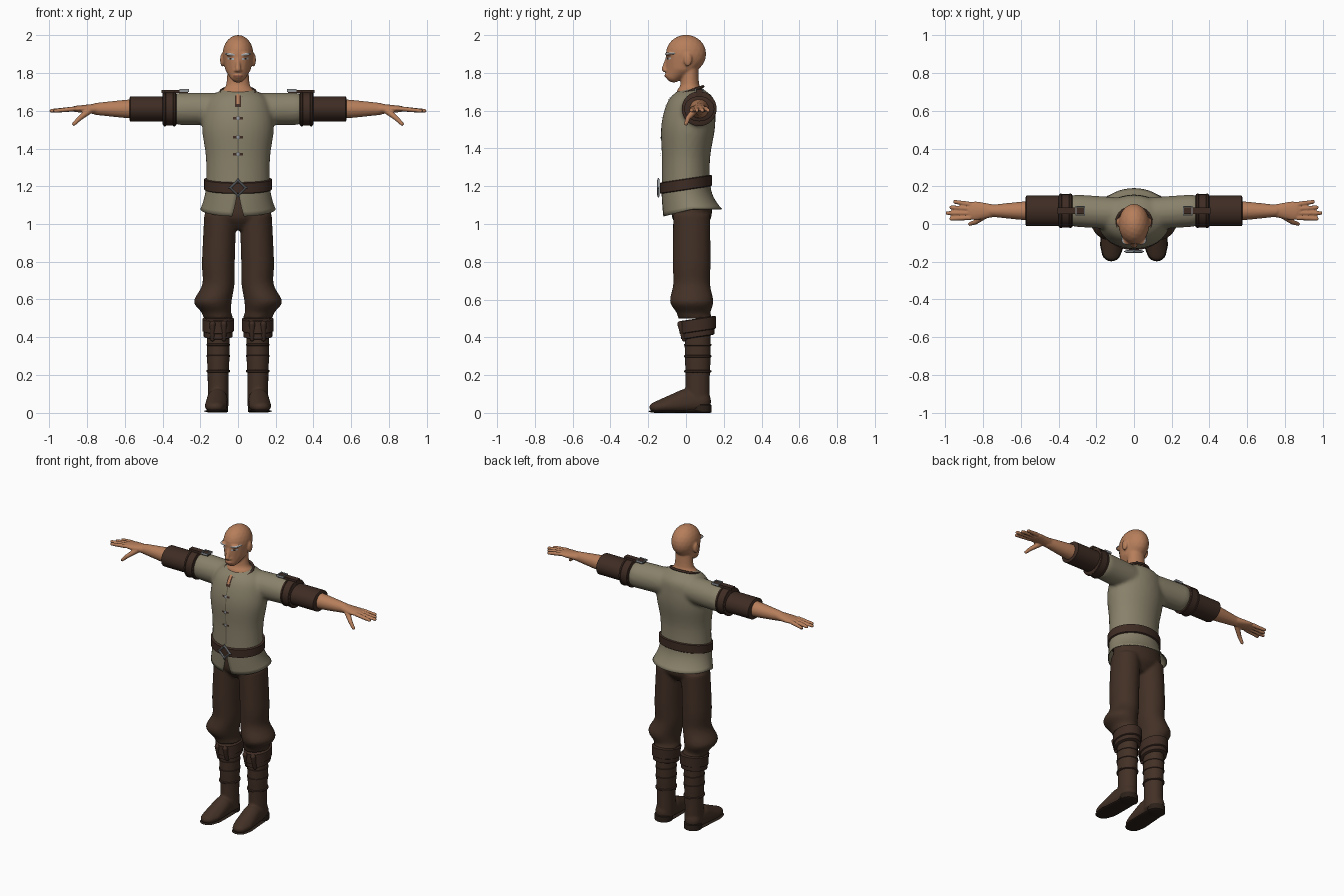
import bpy, bmesh
from math import sin, cos, pi, radians
from mathutils import Vector

cube = bpy.data.objects.get("Cube")
if cube:
    bpy.data.objects.remove(cube, do_unlink=True)


def material(name, *rgb):
    m = bpy.data.materials.new(name)
    m.use_nodes = True
    m.diffuse_color = (*rgb, 1)
    m.node_tree.nodes["Principled BSDF"].inputs["Base Color"].default_value = (*rgb, 1)
    return m


skin = material("skin", .47, .21, .105)
lip = material("lip", .27, .1, .06)
linen = material("linen", .25, .22, .145)
dark_linen = material("dark linen", .13, .11, .07)
cloth = material("brown cloth", .055, .03, .019)
leather = material("brown leather", .048, .025, .017)
dark = material("dark sole", .025, .015, .01)
silver = material("dull silver", .3, .32, .34)
pale = material("pale hair", .45, .47, .48)

ARM_Y, ARM_Z = .07, 1.61
SIDES = (-1, 1)
ORDER = {"x": lambda t, a, b: (t, a, b), "z": lambda t, a, b: (a, b, t)}

sphere = bmesh.new()
bmesh.ops.create_icosphere(sphere, subdivisions=3, radius=1)
DIRECTIONS = [v.co.copy() for v in sphere.verts]
sphere.free()


def hull(bm, *balls):
    """Skin stretched over ellipsoids, each given as (centre, radii)."""
    points = [bm.verts.new(Vector(centre) + d * Vector(radii)) for centre, radii in balls for d in DIRECTIONS]
    bmesh.ops.convex_hull(bm, input=points)
    loose = [v for v in points if v.is_valid and not v.link_faces]
    bmesh.ops.delete(bm, geom=loose, context="VERTS")


def limb(bm, start, end, r_start, r_end):
    hull(bm, (start, [r_start] * 3), (end, [r_end] * 3))


def loft(bm, profile, axis="z", at=(0, 0), ratio=1, n=32, steps=4):
    """Ellipses (position, radius, second offset, first offset) joined by a smooth curve along an axis."""
    rings = [(*p, 0, 0)[:4] for p in profile]
    last = len(rings) - 1
    rows = []
    for i in range(last):
        near = [rings[max(0, min(last, i + k))] for k in (-1, 0, 1, 2)]
        for s in range(steps):
            t = s / steps
            rows.append([b + t / 2 * (c - a + t * (2 * a - 5 * b + 4 * c - d + t * (3 * (b - c) + d - a)))
                         for a, b, c, d in zip(*near)])
    rows.append(rings[last])
    angles = [2 * pi * k / n for k in range(n)]
    loops = [[bm.verts.new(ORDER[axis](t, at[0] + first + r * cos(a), at[1] + second + r * ratio * sin(a)))
              for a in angles] for t, r, second, first in rows]
    for low, high in zip(loops, loops[1:]):
        for k in range(n):
            bm.faces.new((low[k], low[k - 1], high[k - 1], high[k]))
    bm.faces.new(loops[0])
    bm.faces.new(loops[-1])
    return [v for loop in loops for v in loop]


def band(bm, low, high, r, axis="z", at=(0, 0), ratio=1, edge=.004):
    """Short strap or cuff with a bevelled rim."""
    rim = r - 2 * edge
    profile = [(low, rim), (low + edge, r), (high - edge, r), (high, rim)]
    return loft(bm, profile, axis, at, ratio, steps=1)


def slope(verts, amount, y=0):
    for v in verts:
        v.co.z += amount * (v.co.y - y)


def box(bm, centre, size):
    for v in bmesh.ops.create_cube(bm, size=1)["verts"]:
        v.co = Vector(centre) + v.co * Vector(size)


def finish(name, bm, mat, voxel=0, relax=3, mirror=False):
    bmesh.ops.recalc_face_normals(bm, faces=bm.faces)
    mesh = bpy.data.meshes.new(name)
    bm.to_mesh(mesh)
    bm.free()
    mesh.materials.append(mat)
    mesh.shade_smooth()
    mesh.set_sharp_from_angle(angle=radians(45))
    ob = bpy.data.objects.new(name, mesh)
    bpy.context.collection.objects.link(ob)
    if voxel:
        fuse = ob.modifiers.new("fuse", "REMESH")
        fuse.mode, fuse.voxel_size, fuse.use_smooth_shade = "VOXEL", voxel, True
        soften = ob.modifiers.new("soften", "SMOOTH")
        soften.factor, soften.iterations = .5, relax
    if mirror:
        ob.modifiers.new("mirror", "MIRROR").use_mirror_merge = False
    return ob


def patch(name, mat, target, x, z, width, height, lean=0, lift=.002, mirror=False):
    """Thin plate laid on the front of the target; lean raises its outer end."""
    bm = bmesh.new()
    grid = bmesh.ops.create_grid(bm, x_segments=10, y_segments=10, size=.5)
    for v in grid["verts"]:
        u, w = v.co.x, v.co.y
        v.co = (x + u * width, -.3, z + w * height + u * lean)
    ob = finish(name, bm, mat, mirror=False)
    lay = ob.modifiers.new("lay", "SHRINKWRAP")
    lay.target, lay.wrap_method, lay.wrap_mode, lay.offset = target, "PROJECT", "ABOVE_SURFACE", lift
    lay.use_project_y, lay.use_positive_direction, lay.use_negative_direction = True, True, False
    if mirror:
        ob.modifiers.new("mirror", "MIRROR").use_mirror_merge = False


# Head, neck, nose, brows and ears
bm = bmesh.new()
hull(bm, ((0, 0, 1.9), (.082, .107, .102)), ((0, -.02, 1.83), (.07, .08, .05)),
     ((0, -.065, 1.787), (.042, .042, .038)))
loft(bm, [(1.62, .09), (1.7, .087), (1.74, .062), (1.85, .055)], at=(0, .02), ratio=.8)
limb(bm, (0, -.1, 1.88), (0, -.115, 1.82), .008, .015)
for side in SIDES:
    hull(bm, ((side * .083, .01, 1.87), (.012, .022, .036)))
    hull(bm, ((side * .036, -.09, 1.9), (.032, .02, .009)))
    hull(bm, ((side * .012, -.107, 1.813), (.01, .012, .008)))
hull(bm, ((0, -.097, 1.785), (.026, .017, .013)))
head = finish("head", bm, skin, voxel=.006)
patch("eyebrows", pale, head, .043, 1.9, .05, .009, lean=.007, mirror=True)
patch("eyes", pale, head, .037, 1.876, .032, .01, lean=.004, mirror=True)
patch("irises", dark, head, .037, 1.876, .01, .01, lift=.004, mirror=True)
patch("mouth", lip, head, 0, 1.785, .046, .009)

# Bare forearms and hands
bm = bmesh.new()
limb(bm, (.55, ARM_Y, ARM_Z), (.62, ARM_Y, ARM_Z), .052, .046)
limb(bm, (.62, ARM_Y, ARM_Z), (.75, ARM_Y, ARM_Z), .046, .032)
hull(bm, ((.75, ARM_Y, ARM_Z), (.03, .034, .028)), ((.84, ARM_Y, ARM_Z), (.05, .05, .018)))
for k in range(4):
    knuckle = (.87, .105 - .024 * k, ARM_Z)
    fingertip = (.99 - .02 * abs(k - 2), .118 - .03 * k, ARM_Z - .01)
    limb(bm, knuckle, fingertip, .013, .01)
thumb = [(.79, .045, 1.6), (.84, .01, 1.56), (.87, 0, 1.53)]
limb(bm, thumb[0], thumb[1], .018, .013)
limb(bm, thumb[1], thumb[2], .013, .01)
finish("forearms_and_hands", bm, skin, voxel=.005, relax=2, mirror=True)

# Shirt body and short sleeves
bm = bmesh.new()
loft(bm, [(1.19, .17), (1.35, .17), (1.5, .19, .01), (1.6, .18, .02), (1.67, .15, .03), (1.72, .07, .03)], ratio=.75)
for side in SIDES:
    limb(bm, (0, .05, ARM_Z), (side * .3, ARM_Y, ARM_Z), .086, .086)
shirt = finish("shirt", bm, linen, voxel=.011, relax=5)
patch("shirt_seam", dark_linen, shirt, 0, 1.43, .006, .38)
patch("neck_slit_trim", leather, shirt, 0, 1.65, .03, .06, lift=.003)
patch("neck_slit", skin, shirt, 0, 1.66, .014, .05, lift=.005)
for z in (1.56, 1.46, 1.37):
    patch("shirt_clasp", leather, shirt, 0, z, .05, .012, lift=.006)
    patch("clasp_loop", silver, shirt, 0, z, .015, .018, lift=.009)

# Flared shirt skirt, split at the front and longer there
bm = bmesh.new()
rows, columns, rows_of_verts = 8, 48, []
for i in range(rows + 1):
    t = i / rows
    flare, gap = t * t, .01 + .15 * t * t
    angles = [gap + 2 * (pi - gap) * k / columns for k in range(columns + 1)]
    rows_of_verts.append([bm.verts.new(((.17 + .03 * flare) * sin(a),
                                        .034 * flare - (.13 + .026 * flare) * cos(a),
                                        1.21 - .13 * t - .04 * flare * max(0, cos(a)))) for a in angles])
for upper, lower in zip(rows_of_verts, rows_of_verts[1:]):
    for k in range(columns):
        bm.faces.new((upper[k], upper[k + 1], lower[k + 1], lower[k]))
finish("shirt_skirt", bm, linen).modifiers.new("cloth", "SOLIDIFY").thickness = .006

# Collar trim, dipping at the front
bm = bmesh.new()
count = 24
angles = [2 * pi * k / count for k in range(count)]
ring = [(.092 * sin(a), .01 - .08 * cos(a), 1.7 - .028 * cos(a)) for a in angles]
for k in range(count):
    limb(bm, ring[k - 1], ring[k], .008, .008)
finish("collar_trim", bm, leather, voxel=.004, relax=1)

# Belt, higher at the back, with a pointed diamond buckle
bm = bmesh.new()
slope(band(bm, 1.18, 1.24, .18, ratio=.77), .15)
finish("belt", bm, leather)
buckle = Vector((0, -.146, 1.192))
bpy.ops.mesh.primitive_torus_add(major_segments=4, minor_segments=8, major_radius=.04, minor_radius=.007,
                                 location=buckle, rotation=(pi / 2, 0, 0))
bpy.context.object.name = "belt_buckle"
bpy.context.object.data.materials.append(silver)
bm = bmesh.new()
for side in SIDES:
    for direction in (Vector((side, 0, 0)), Vector((0, 0, side))):
        limb(bm, buckle + direction * .04, buckle + direction * .05, .006, .003)
finish("buckle_points", bm, silver)

# Leather sleeves, arm bands and shoulder straps
arm = dict(axis="x", at=(ARM_Y, ARM_Z))
bm = bmesh.new()
band(bm, .37, .575, .08, ratio=.83, **arm)
finish("under_sleeves", bm, leather, mirror=True)
bm = bmesh.new()
band(bm, .325, .4, .088, **arm)
for start in (.33, .38):
    band(bm, start, start + .016, .092, **arm)
finish("arm_bands", bm, leather, mirror=True)
bm = bmesh.new()
box(bm, (.335, ARM_Y, 1.703), (.14, .036, .016))
box(bm, (.393, ARM_Y, 1.69), (.016, .036, .04))
finish("shoulder_straps", bm, leather, mirror=True)
bm = bmesh.new()
for side in SIDES:
    box(bm, (.285, ARM_Y + side * .022, 1.708), (.05, .006, .014))
    box(bm, (.285 + side * .022, ARM_Y, 1.711), (.006, .05, .01))
finish("strap_buckles", bm, silver, mirror=True)

# Trousers, bloused over the boots
bm = bmesh.new()
loft(bm, [(.97, .09), (1.03, .165), (1.1, .17), (1.18, .155)], at=(0, .03), ratio=.62)
for side in SIDES:
    loft(bm, [(1.05, .085, 0, -.01 * side), (.8, .087), (.68, .085), (.59, .1, 0, .03 * side),
              (.53, .078, .01, .01 * side), (.5, .08, .02)], at=(side * .104, .03), ratio=1.15)
finish("trousers", bm, cloth, voxel=.01)

# Boots: shaft and foot fused
shaft = dict(at=(.105, .062), ratio=1.15)
foot = [((.11, .08, .06), (.053, .053, .06)), ((.11, -.01, .07), (.055, .05, .055)),
        ((.117, -.11, .035), (.06, .05, .035)), ((.12, -.15, .03), (.048, .045, .03))]
bm = bmesh.new()
loft(bm, [(.46, .06), (.3, .06), (.2, .056), (.03, .056)], **shaft)
hull(bm, *foot)
finish("boots", bm, cloth, voxel=.008, mirror=True)

# Turned boot cuffs, straps and front tabs
bm = bmesh.new()
slope(band(bm, .4, .46, .077, **shaft), .15, .06)
slope(band(bm, .43, .5, .084, **shaft), .15, .06)
finish("boot_cuffs", bm, leather, mirror=True)
bm = bmesh.new()
for z in (.36, .3, .22):
    band(bm, z - .008, z + .008, .063, **shaft)
for x in (.075, .135):
    limb(bm, (x, -.03, .47), (x, -.01, .39), .016, .012)
finish("boot_straps", bm, leather, mirror=True)

# Flat soles following the foot outline, with raised heels
bm = bmesh.new()
hull(bm, *[((x, y, .008), (rx + .003, ry + .003, .008)) for (x, y, z), (rx, ry, rz) in foot])
band(bm, 0, .045, .056, at=(.11, .083), ratio=.95)
finish("boot_soles", bm, dark, mirror=True)
